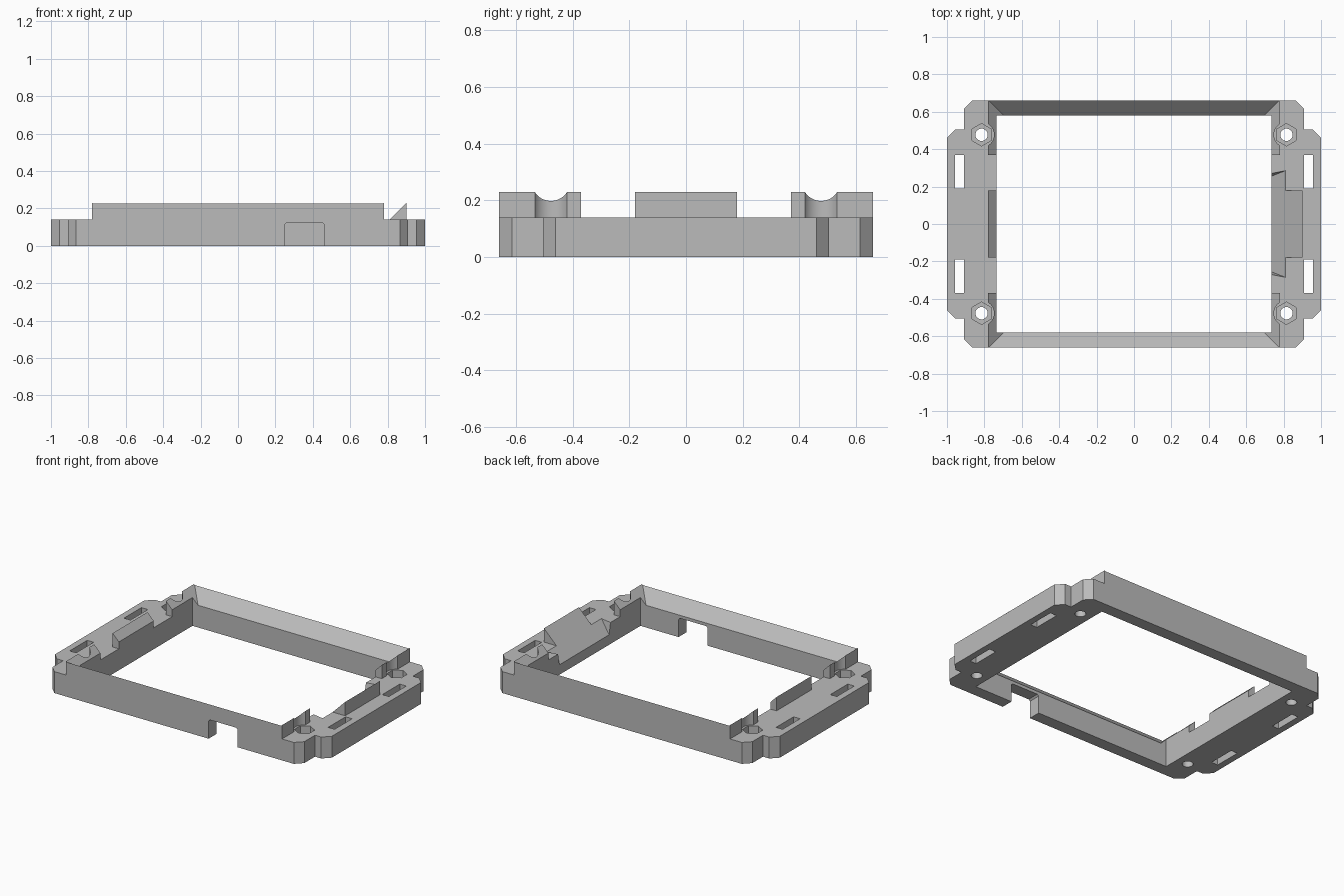
import bpy
import bmesh
import math
from mathutils import Vector

cube = bpy.data.objects.get("Cube")
if cube:
    bpy.data.objects.remove(cube, do_unlink=True)

grey = bpy.data.materials.new("plain_grey")
grey.use_nodes = True
GREY = (0.5, 0.5, 0.5, 1)
grey.diffuse_color = GREY
grey.node_tree.nodes["Principled BSDF"].inputs["Base Color"].default_value = GREY


def prism(name, points, axis, start, end):
    """Extrude a closed 2D profile along one axis."""
    def place(p, d):
        return Vector({"x": (d, p[0], p[1]), "y": (p[0], d, p[1]), "z": (p[0], p[1], d)}[axis])
    bm = bmesh.new()
    low = [bm.verts.new(place(p, start)) for p in points]
    high = [bm.verts.new(place(p, end)) for p in points]
    bm.faces.new(low)
    bm.faces.new(high)
    n = len(points)
    for i in range(n):
        j = (i + 1) % n
        bm.faces.new((low[i], low[j], high[j], high[i]))
    bmesh.ops.recalc_face_normals(bm, faces=bm.faces)
    mesh = bpy.data.meshes.new(name)
    bm.to_mesh(mesh)
    bm.free()
    obj = bpy.data.objects.new(name, mesh)
    obj.data.materials.append(grey)
    bpy.context.collection.objects.link(obj)
    return obj


def rect(x0, x1, y0, y1):
    return [(x0, y0), (x1, y0), (x1, y1), (x0, y1)]


def ring(x, y, radius, sides):
    return [(x + radius * math.sin(math.tau * i / sides),
             y + radius * math.cos(math.tau * i / sides)) for i in range(sides)]


def combine(target, tool, operation):
    mod = target.modifiers.new("shape", "BOOLEAN")
    mod.operation = operation
    mod.solver = "EXACT"
    mod.object = tool
    bpy.context.view_layer.objects.active = target
    bpy.ops.object.modifier_apply(modifier=mod.name)
    bpy.data.objects.remove(tool, do_unlink=True)


TOP = 0.14
BOLT_X, BOLT_Y = 0.815, 0.477

# Stepped and chamfered base plate
quarter = [(1, 0.46), (0.955, 0.505), (0.91, 0.505), (0.91, 0.615), (0.865, 0.66)]
half = quarter + [(-x, y) for x, y in reversed(quarter)]
frame = prism("frame", half + [(-x, -y) for x, y in half], "z", 0, TOP)

# Front and back walls with inward sloping tops
for s in (-1, 1):
    wall = [(s * 0.66, 0.0), (s * 0.66, 0.225), (s * 0.54, 0.105), (s * 0.54, 0.0)]
    combine(frame, prism("wall", wall, "x", -0.78, 0.78), "UNION")

# Sloped ridges along the side rails, relieved around the bolts
for s in (-1, 1):
    profile = [(s * 0.78, 0.08), (s * 0.78, 0.23), (s * 0.69, 0.14), (s * 0.69, 0.08)]
    spans = [(-0.66, -0.37), (0.37, 0.66)]
    if s < 0:
        spans.append((-0.18, 0.18))
    for a, b in spans:
        ridge = prism("ridge", profile, "y", a, b)
        if abs(a + b) > 0.1:
            y = math.copysign(BOLT_Y, a)
            combine(ridge, prism("relief", ring(s * BOLT_X, y, 0.067, 48), "z", 0, 0.4), "DIFFERENCE")
        combine(frame, ridge, "UNION")

# Ramp block on one rail
ramp = [(0.81, 0.09), (0.9, 0.09), (0.9, 0.23), (0.81, TOP)]
combine(frame, prism("ramp", ramp, "y", -0.18, 0.18), "UNION")

# Central opening
combine(frame, prism("opening", rect(-0.735, 0.735, -0.58, 0.58), "z", -0.1, 0.5), "DIFFERENCE")

# Sloping recess that continues the ramp to the inner edge
recess = prism("recess", [(0.7, 0.03), (0.81, TOP), (0.7, 0.25)], "y", -0.285, 0.285)
for v in recess.data.vertices:
    if v.co.z < 0.1:
        v.co.y *= 0.85
combine(frame, recess, "DIFFERENCE")

# Strap slots, bolt holes and hexagonal nut pockets
for sx in (-1, 1):
    for sy in (-1, 1):
        slot = rect(*sorted((sx * 0.91, sx * 0.957)), *sorted((sy * 0.19, sy * 0.37)))
        combine(frame, prism("slot", slot, "z", -0.1, 0.3), "DIFFERENCE")
        x, y = sx * BOLT_X, sy * BOLT_Y
        combine(frame, prism("hole", ring(x, y, 0.033, 32), "z", -0.1, 0.3), "DIFFERENCE")
        combine(frame, prism("pocket", ring(x, y, 0.06, 6), "z", 0.08, 0.3), "DIFFERENCE")

# Cable notch under the front wall
notch = [(0.25, -0.1), (0.46, -0.1), (0.46, 0.115), (0.45, 0.125), (0.26, 0.125), (0.25, 0.115)]
combine(frame, prism("notch", notch, "y", -0.8, -0.5), "DIFFERENCE")

# Smooth the round holes while keeping hard edges
bpy.ops.object.select_all(action="DESELECT")
frame.select_set(True)
bpy.context.view_layer.objects.active = frame
bpy.ops.object.shade_smooth_by_angle(angle=math.radians(25))
